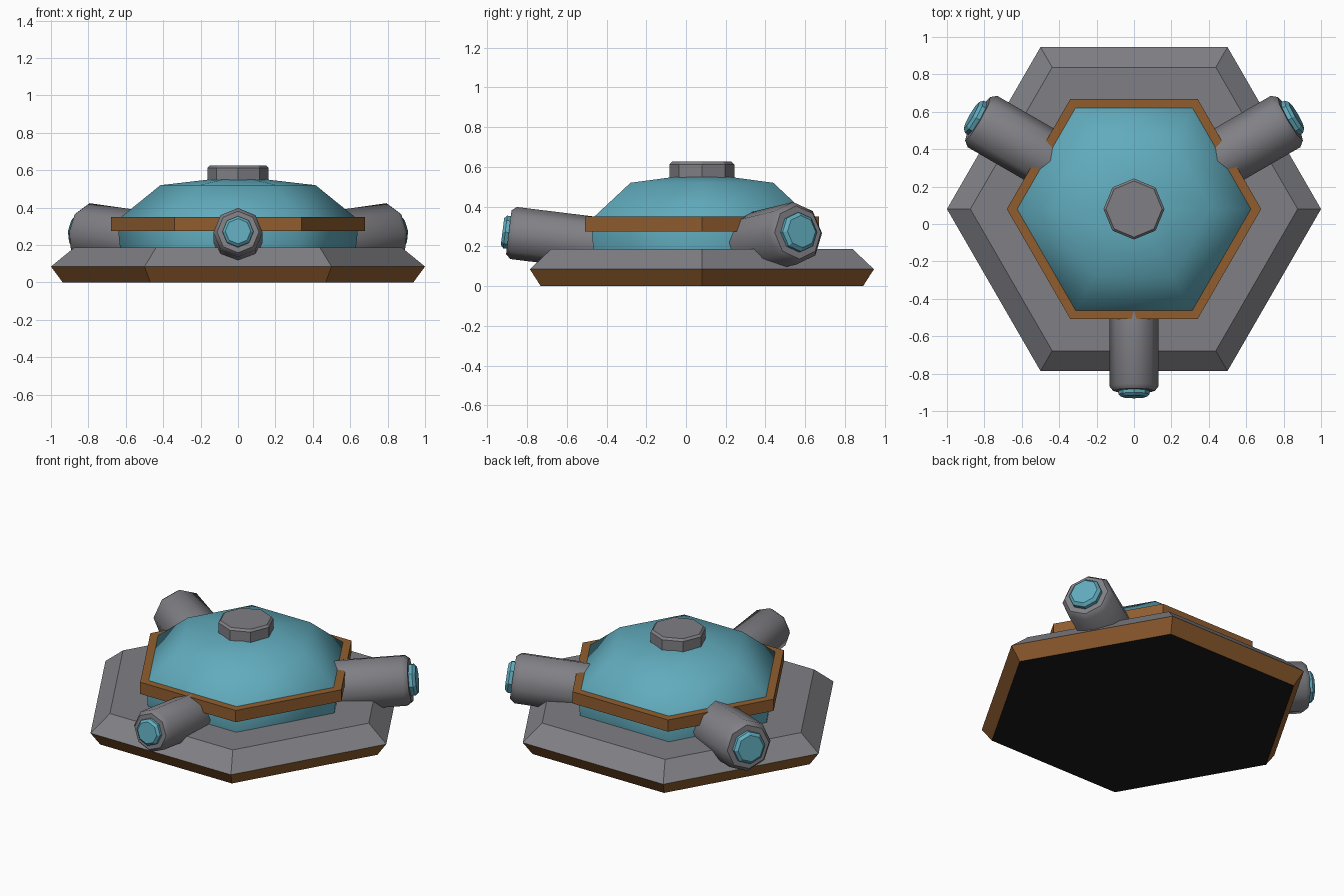
import bpy, bmesh, math
from mathutils import Matrix, Vector

if "Cube" in bpy.data.objects:
    bpy.data.objects.remove(bpy.data.objects["Cube"])

CY = 0.08  # the hexagonal body sits a little behind the origin


def mat(name, rgb):
    m = bpy.data.materials.new(name)
    m.diffuse_color = (*rgb, 1)
    m.use_nodes = True
    m.node_tree.nodes["Principled BSDF"].inputs["Base Color"].default_value = m.diffuse_color
    return m


GREY = mat("grey metal", (0.215, 0.215, 0.235))
BROWN = mat("brown trim", (0.28, 0.11, 0.028))
BLUE = mat("blue glass", (0.12, 0.41, 0.51))
BLACK = mat("black underside", (0.01, 0.01, 0.011))


def lathe(name, profile, sides, mats, matrix=None, ring=False, smooth=None):
    """Spin a (radius, height) profile into a low-sided solid about z."""
    bm = bmesh.new()
    loops = []
    for r, z in profile:
        loops.append([bm.verts.new((r * math.cos(2 * math.pi * i / sides),
                                    r * math.sin(2 * math.pi * i / sides), z))
                      for i in range(sides)])
    pairs = list(zip(loops, loops[1:]))
    if ring:
        pairs.append((loops[-1], loops[0]))
    else:
        bm.faces.new(loops[0])
        bm.faces.new(loops[-1])
    for a, b in pairs:
        for i in range(sides):
            j = (i + 1) % sides
            bm.faces.new((a[i], a[j], b[j], b[i]))
    bmesh.ops.recalc_face_normals(bm, faces=bm.faces)
    me = bpy.data.meshes.new(name)
    bm.to_mesh(me)
    bm.free()
    ob = bpy.data.objects.new(name, me)
    bpy.context.collection.objects.link(ob)
    for m in mats:
        me.materials.append(m)
    ob.matrix_world = matrix or Matrix.Translation((0, CY, 0))
    if smooth:
        bpy.context.view_layer.objects.active = ob
        ob.select_set(True)
        bpy.ops.object.shade_smooth_by_angle(angle=math.radians(smooth))
        ob.select_set(False)
    return ob


# Hexagonal base: black underside, brown skirt, grey deck
base = lathe("base", [(0.937, 0), (1.0, 0.085), (0.875, 0.187)], 6, [GREY, BROWN, BLACK])
for p in base.data.polygons:
    if p.center.z < 0.01:
        p.material_index = 2
    elif p.center.z < 0.08:
        p.material_index = 1

# Glass dome, trim ring and roof cap
lathe("dome", [(0.63, 0.18), (0.642, 0.29), (0.625, 0.35), (0.415, 0.52), (0.14, 0.552)],
      6, [BLUE], smooth=75)
lathe("trim_ring", [(0.68, 0.275), (0.68, 0.35), (0.622, 0.35), (0.622, 0.275)],
      6, [BROWN], ring=True)
lathe("roof_cap", [(0.163, 0.535), (0.163, 0.613), (0.15, 0.626)], 8, [GREY])

# Three slightly raised barrels with glass lenses; the side pair is larger
TILT = math.radians(7)
for name, angle, s, end in (("front", -90, 1.0, 0.972), ("right", 30, 1.2, 0.965),
                            ("left", 150, 1.2, 0.965)):
    a = math.radians(angle)
    axis = Vector((math.cos(a) * math.cos(TILT), math.sin(a) * math.cos(TILT), math.sin(TILT)))
    side = Vector((-math.sin(a), math.cos(a), 0))
    up = axis.cross(side)
    frame = Matrix((side, up, axis)).transposed().to_4x4()
    tip = Vector((math.cos(a) * end, math.sin(a) * end + CY, 0.27))
    frame = Matrix.Translation(tip) @ frame
    lathe(name + "_barrel", [(0.132 * s, -0.47), (0.132 * s, -0.025 * s), (0.112 * s, 0)],
          8, [GREY], frame, smooth=46 if s else None)
    lathe(name + "_lens", [(0.083 * s, -0.02), (0.083 * s, 0.018 * s), (0.068 * s, 0.032 * s)],
          8, [BLUE], frame)
